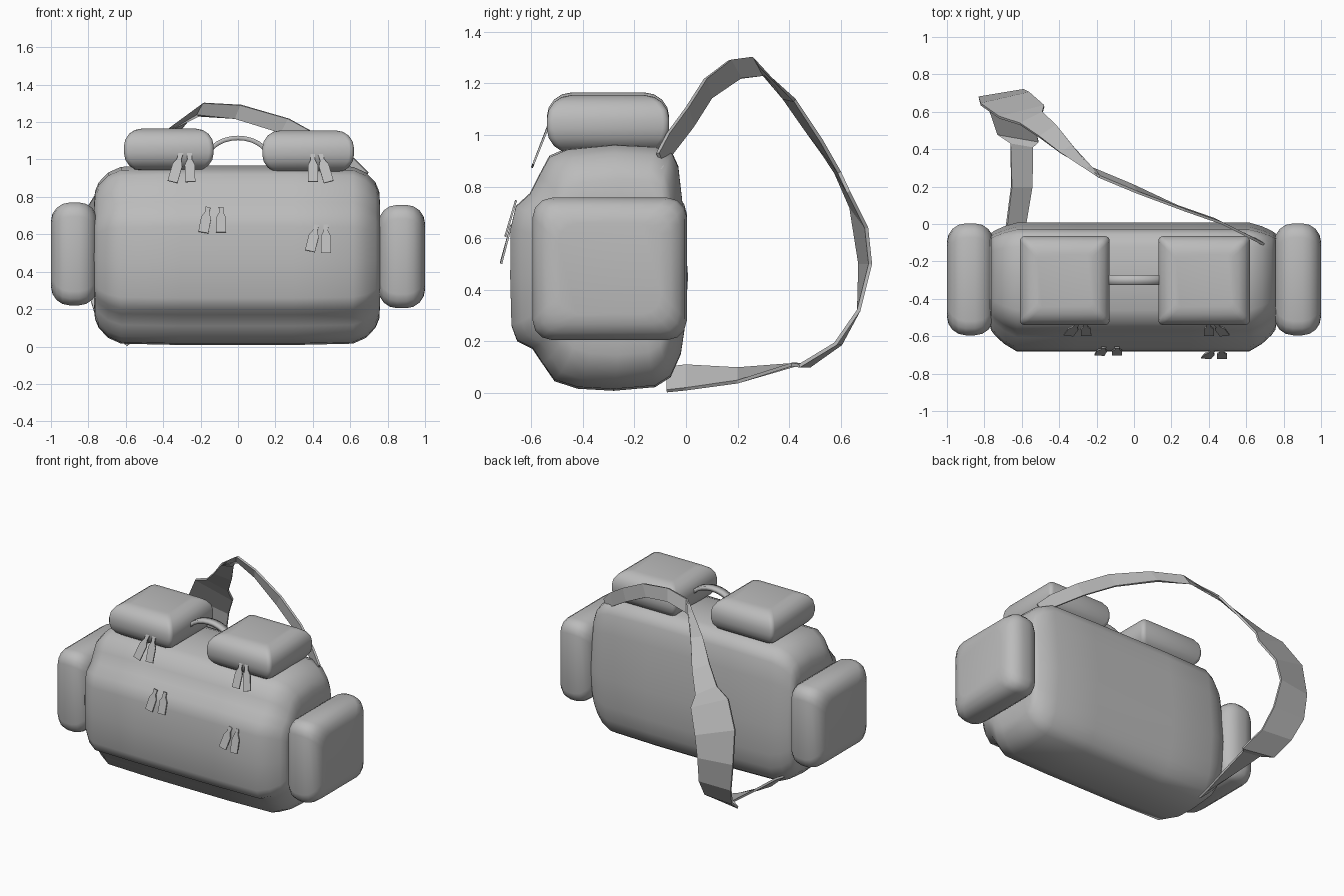
import bpy, math
from mathutils import Vector

if "Cube" in bpy.data.objects:
    bpy.data.objects.remove(bpy.data.objects["Cube"])

grey = bpy.data.materials.new('dark_canvas')
grey.diffuse_color = (.5, .5, .5, 1)
grey.use_nodes = True
grey.node_tree.nodes["Principled BSDF"].inputs["Base Color"].default_value = grey.diffuse_color


def add_mesh(name, verts, faces):
    me = bpy.data.meshes.new(name)
    me.from_pydata([tuple(v) for v in verts], [], faces)
    me.validate()
    ob = bpy.data.objects.new(name, me)
    bpy.context.collection.objects.link(ob)
    return ob


def finish(ob, angle=None):
    ob.data.materials.append(grey)
    bpy.ops.object.select_all(action='DESELECT')
    ob.select_set(True)
    bpy.context.view_layer.objects.active = ob
    bpy.ops.object.mode_set(mode='EDIT')
    bpy.ops.mesh.select_all(action='SELECT')
    bpy.ops.mesh.normals_make_consistent(inside=False)
    bpy.ops.object.mode_set(mode='OBJECT')
    if angle:
        bpy.ops.object.shade_smooth_by_angle(angle=math.radians(angle))
    return ob


def loft(name, rings, angle=40):
    """Skin closed rings of equal length and cap both ends."""
    n = len(rings[0])
    faces = [(i * n + j, i * n + (j + 1) % n, (i + 1) * n + (j + 1) % n, (i + 1) * n + j)
             for i in range(len(rings) - 1) for j in range(n)]
    faces += [tuple(range(n)), tuple(range((len(rings) - 1) * n, len(rings) * n))]
    return finish(add_mesh(name, [v for r in rings for v in r], faces), angle)


def rounded_rect(a0, a1, b0, b1, r, seg=3):
    pts = []
    for k, (ca, cb) in enumerate([(a1 - r, b1 - r), (a0 + r, b1 - r), (a0 + r, b0 + r), (a1 - r, b0 + r)]):
        for s in range(seg + 1):
            t = math.pi / 2 * (k + s / seg)
            pts.append((ca + r * math.cos(t), cb + r * math.sin(t)))
    return pts


def place(axis, t, a, b):
    return Vector({'x': (t, a, b), 'y': (a, t, b), 'z': (a, b, t)}[axis])


def cushion(name, axis, lo, hi, round_r, corner_r, steps=4):
    """Padded box: rounded edges along the axis, small corners in plan."""
    k = 'xyz'.index(axis)
    i, j = [m for m in range(3) if m != k]
    levels = []
    for s in range(steps + 1):
        t = math.pi / 2 * s / steps
        levels.append((lo[k] + round_r * (1 - math.cos(t)), round_r * (1 - math.sin(t))))
    levels += [(lo[k] + hi[k] - t, d) for t, d in reversed(levels)]
    return loft(name, [[place(axis, t, a, b) for a, b in
                        rounded_rect(lo[i] + d, hi[i] - d, lo[j] + d, hi[j] - d, corner_r)]
                       for t, d in levels])


def ribbon(name, pts, thick):
    """Band through (centre, half-width vector) points, faceted."""
    verts = []
    for p in pts:
        c, w = Vector(p[:3]), Vector(p[3:])
        verts += [c - w, c + w]
    faces = [(2 * i, 2 * i + 1, 2 * i + 3, 2 * i + 2) for i in range(len(pts) - 1)]
    ob = finish(add_mesh(name, verts, faces))
    m = ob.modifiers.new('thickness', 'SOLIDIFY')
    m.thickness, m.offset = thick, 0
    return ob


# Main body with the raised front panel: side profile lofted along x, shrinking at the ends
profile = [(-.055, .935), (-.03, .88), (-.015, .75), (.008, .45), (-.005, .25), (-.02, .15), (-.06, .06),
           (-.12, .022), (-.28, .008), (-.42, .016), (-.51, .045), (-.555, .11), (-.595, .17),
           (-.655, .2), (-.677, .26), (-.682, .45), (-.68, .64), (-.66, .725), (-.605, .775),
           (-.57, .845), (-.53, .92), (-.46, .95), (-.28, .968), (-.12, .96)]
half = [(.765, .7, .55), (.76, .75, .71), (.74, .81, .81), (.69, .91, .92), (.62, 1, .985), (.3, 1, 1)]
stations = [(-x, sy, sz) for x, sy, sz in half] + half[::-1]
loft('main_body', [[Vector((x - .005, -.22 + (y + .22) * sy, .49 + (z - .49) * sz)) for y, z in profile]
                   for x, sy, sz in stations], 65)

# Side and top pockets
cushion('side_pocket_left', 'x', (-1, -.595, .22), (-.75, .003, .77), .1, .075)
cushion('side_pocket_right', 'x', (.75, -.595, .205), (1, .003, .757), .1, .075)
cushion('top_pocket_left', 'z', (-.61, -.54, .94), (-.13, -.065, 1.165), .095, .025)
cushion('top_pocket_right', 'z', (.13, -.54, .93), (.62, -.065, 1.155), .095, .025)

# Carry handle between the top pockets
handle = [(.17 * math.cos(t), .99 + .125 * math.sin(t)) for t in
          [math.pi * i / 14 for i in range(15)]]
finish(ribbon('carry_handle', [(x, -.3, z, 0, .026, 0) for x, z in handle], .024), 40)

# Shoulder strap with a wide pad
ribbon('shoulder_strap', [
    (.68, -.10, .905, .015, -.01, .025), (.60, -.06, .97, .02, -.01, .036),
    (.45, .015, 1.07, .02, -.01, .038), (.25, .085, 1.18, .02, -.01, .038),
    (.0, .19, 1.255, .015, -.02, .036), (-.2, .275, 1.268, .015, -.022, .034),
    (-.36, .40, 1.14, .03, .022, -.005), (-.46, .495, 1.0, .045, .03, -.022),
    (-.55, .565, .89, .06, .03, -.035), (-.60, .60, .83, .12, .03, -.05),
    (-.69, .67, .68, .13, .03, -.04), (-.71, .695, .5, .12, .02, 0),
    (-.69, .67, .32, .12, 0, 0), (-.66, .59, .19, .11, -.01, 0),
    (-.62, .46, .105, .11, -.02, 0), (-.60, .42, .11, .06, -.01, 0),
    (-.60, .2, .068, .055, 0, -.025), (-.63, 0, .06, .05, 0, -.045),
    (-.64, -.075, .052, .05, 0, -.045)], .014)

# Strap ring
bpy.ops.mesh.primitive_torus_add(location=(.69, -.14, .885), rotation=(0, math.radians(40), 0),
                                 major_radius=.054, minor_radius=.009,
                                 major_segments=20, minor_segments=8)
bpy.context.object.name = 'strap_ring'
finish(bpy.context.object, 60)


# Zip pulls: narrow neck widening to a tab
def zip_pull(name, top, bottom):
    top, bottom = Vector(top), Vector(bottom)
    d = bottom - top
    n = d.cross(Vector((1, 0, 0))).normalized()
    side = n.cross(d).normalized()
    right = [(.013, 0), (.012, .22), (.027, .42), (.027, 1)]
    outline = right + [(-u, v) for u, v in reversed(right)]
    rings = [[top + d * v + side * u + n * o for u, v in outline] for o in (-.004, .004)]
    return loft(name, rings, None)


pulls = [((-.305, -.535, 1.035), (-.35, -.595, .88)), ((-.26, -.535, 1.035), (-.255, -.595, .88)),
         ((.40, -.535, 1.03), (.40, -.595, .88)), ((.44, -.535, 1.03), (.485, -.595, .88)),
         ((-.16, -.66, .745), (-.185, -.70, .61)), ((-.09, -.66, .745), (-.09, -.70, .61)),
         ((.42, -.678, .65), (.385, -.717, .51)), ((.47, -.678, .65), (.47, -.717, .50))]
for i, (a, b) in enumerate(pulls):
    zip_pull(f'zip_pull_{i + 1}', a, b)
